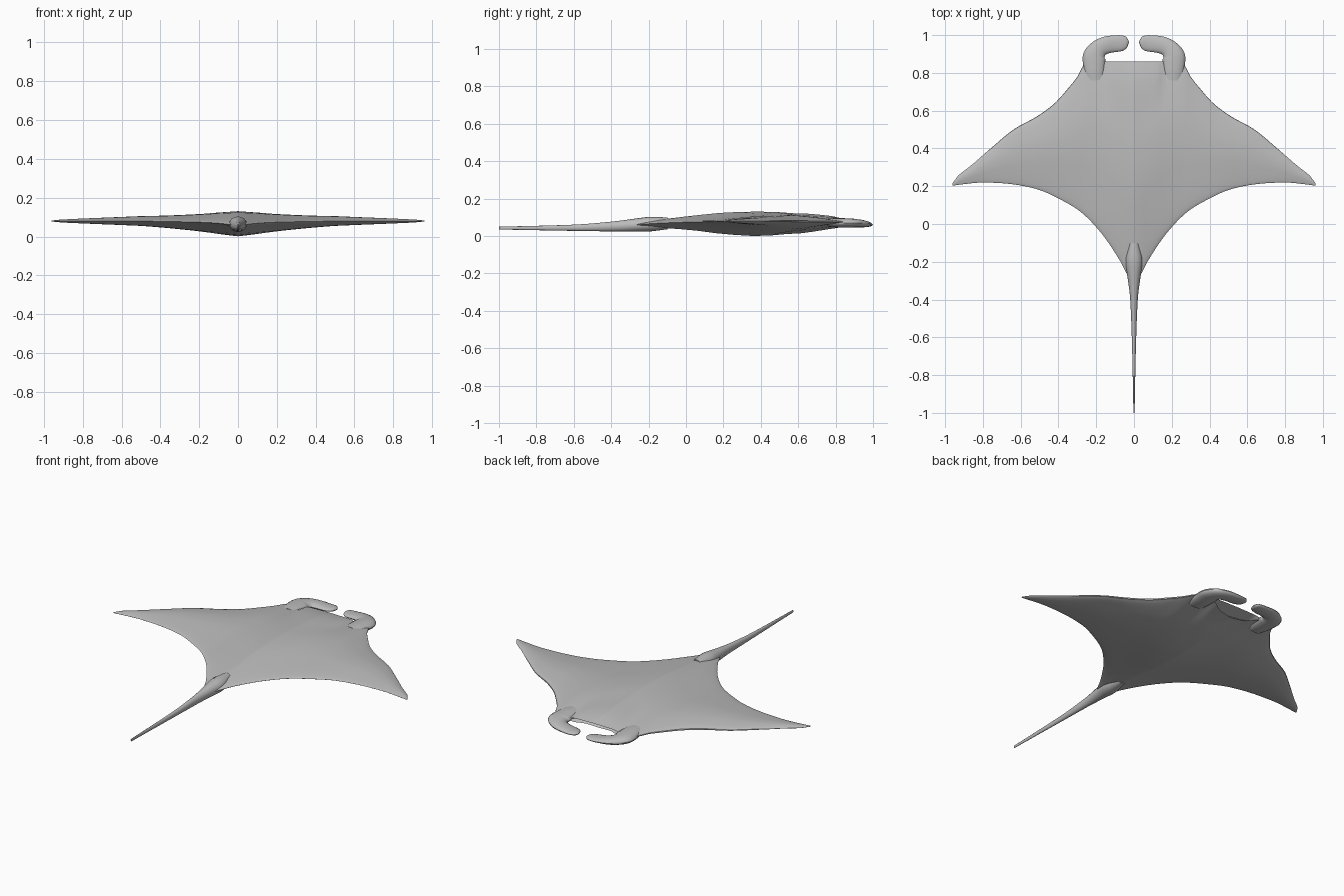
import bpy
import bmesh
import math
from mathutils import Vector

if "Cube" in bpy.data.objects:
    bpy.data.objects.remove(bpy.data.objects["Cube"])

skin = bpy.data.materials.new("soft grey skin")
skin.use_nodes = True
skin.diffuse_color = (0.5, 0.5, 0.5, 1)
skin.node_tree.nodes["Principled BSDF"].inputs["Base Color"].default_value = (0.5, 0.5, 0.5, 1)


def curve(*pts):
    """Smooth monotone interpolation through (position, value) pairs."""
    d = [(b[1] - a[1]) / (b[0] - a[0]) for a, b in zip(pts, pts[1:])]
    m = [d[0]] + [2 * p * q / (p + q) if p * q > 0 else 0 for p, q in zip(d, d[1:])] + [d[-1]]

    def value(x):
        x = min(max(x, pts[0][0]), pts[-1][0])
        i = max(k for k in range(len(d)) if pts[k][0] <= x)
        h = pts[i + 1][0] - pts[i][0]
        s = (x - pts[i][0]) / h
        a, b = pts[i][1], pts[i + 1][1]
        return (a + (b - a) * s * s * (3 - 2 * s)
                + h * s * (1 - s) * (m[i] * (1 - s) - m[i + 1] * s))
    return value


def loft(name, rings):
    """Skin a list of equal closed rings and cap both ends."""
    bm = bmesh.new()
    loops = [[bm.verts.new(p) for p in ring] for ring in rings]
    n = len(loops[0])
    for a, b in zip(loops, loops[1:]):
        for i in range(n):
            j = (i + 1) % n
            bm.faces.new((a[i], a[j], b[j], b[i]))
    bm.faces.new(loops[0])
    bm.faces.new(loops[-1])
    bmesh.ops.recalc_face_normals(bm, faces=bm.faces)
    mesh = bpy.data.meshes.new(name)
    bm.to_mesh(mesh)
    bm.free()
    mesh.materials.append(skin)
    obj = bpy.data.objects.new(name, mesh)
    bpy.context.collection.objects.link(obj)
    return obj


# Centreline profile seen from the side
top = curve((-1, .05), (-.6, .061), (-.4, .077), (-.13, .11), (.2, .127),
            (.45, .131), (.6, .129), (.77, .113), (.86, .09))
bottom = curve((-1, .035), (-.4, .025), (0, .022), (.2, .01), (.4, 0),
               (.58, .005), (.8, .038), (.86, .046))

# Outline of the disc, as functions of the distance from the centre
lead = curve((0, .86), (.2, .86), (.26, .85), (.295, .785), (.35, .715), (.42, .637),
             (.51, .57), (.635, .5), (.745, .41), (.86, .31), (.94, .245), (.96, .215))
trail = curve((0, -.3), (.037, -.265), (.074, -.195), (.18, -.04), (.29, .07), (.4, .135),
              (.5, .18), (.6, .204), (.7, .216), (.8, .22), (.9, .211), (.96, .203))
thick = curve((0, 1), (.1, .84), (.2, .68), (.4, .46), (.6, .32), (.8, .2), (.92, .11), (.96, .04))

# Mouth: blunt front, set-back lower lip and hollow between the lips
blunt = curve((0, .88), (.13, .8), (.17, .3), (.3, .15), (1, .15))
lower_lip = curve((0, .05), (.08, .04), (.16, 0), (1, 0))
hollow = curve((0, .075), (.12, .06), (.165, 0), (.2, -.002), (1, -.002))


def chord_ring(x):
    d = abs(x)
    front, rear = lead(d), trail(d)

    def point(t, side):
        start = front - (lower_lip(d) if side < 0 else 0)
        y = start + (rear - start) * t
        blend = min(1, d / .5)
        mid = (top(y) + bottom(y)) / 2 * (1 - blend) + .08 * blend
        nose = max(blunt(d), min(1, t / .35) ** .5)
        tail_end = min(1, (1 - t) / .45) ** .6
        half = (top(y) - bottom(y)) / 2 * thick(d) * nose * tail_end
        return Vector((x, y, mid + side * half))

    n = 18
    steps = [(1 - math.cos(math.pi * k / n)) / 2 for k in range(n + 1)]
    upper = [point(t, 1) for t in steps]
    lower = [point(t, -1) for t in steps[:-1]]
    inner = (upper[0] + lower[0]) / 2
    inner.y = front - hollow(d)
    return [inner] + upper + lower[::-1]


spans = [.96 * (k / 44) ** 1.3 for k in range(45)]
stations = [-x for x in spans[:0:-1]] + spans
parts = [loft("body_and_wings", [chord_ring(x) for x in stations])]

# Long tapering tail growing out of the body
tail_width = curve((-1, .003), (-.66, .01), (-.4, .02), (-.27, .036), (-.2, .046), (-.1, .03))
tail_rings = []
for k in range(37):
    y = -1 + .9 * k / 36
    mid, half = (top(y) + bottom(y)) / 2, (top(y) - bottom(y)) / 2
    half *= 1 if y < -.2 else 1 - (y + .2) * 3
    tail_rings.append([(tail_width(y) * math.cos(a), y, mid + half * math.sin(a))
                       for a in (math.tau * i / 16 for i in range(16))])
parts.append(loft("tail", tail_rings))

# Curled head fins: x, y, z, half width and half thickness along each fin
fin_path = [(.205, .76, .072, .05, .022), (.21, .82, .071, .057, .025),
            (.212, .88, .07, .06, .024), (.18, .933, .067, .047, .02),
            (.13, .951, .063, .045, .016), (.075, .957, .06, .043, .012),
            (.042, .965, .06, .03, .01), (.028, .967, .06, .006, .003)]
channels = [curve(*[(i, p[c]) for i, p in enumerate(fin_path)]) for c in range(5)]


def head_fin(name, side):
    rings = []
    count = 42
    for k in range(count + 1):
        s = k / count * (len(fin_path) - 1)
        x, y, z, w, h = [c(s) for c in channels]
        dx = channels[0](s + .25) - channels[0](s - .25)
        dy = channels[1](s + .25) - channels[1](s - .25)
        length = math.hypot(dx, dy)
        nx, ny = dy / length, -dx / length
        rings.append([(side * (x + nx * w * math.cos(a)), y + ny * w * math.cos(a),
                       z + h * math.sin(a)) for a in (math.tau * i / 16 for i in range(16))])
    return loft(name, rings)


parts.append(head_fin("left_head_fin", 1))
parts.append(head_fin("right_head_fin", -1))

# Smooth shading with the lips kept crisp
bpy.ops.object.select_all(action="DESELECT")
for part in parts:
    part.select_set(True)
bpy.context.view_layer.objects.active = parts[0]
bpy.ops.object.shade_smooth_by_angle(angle=math.radians(50))
